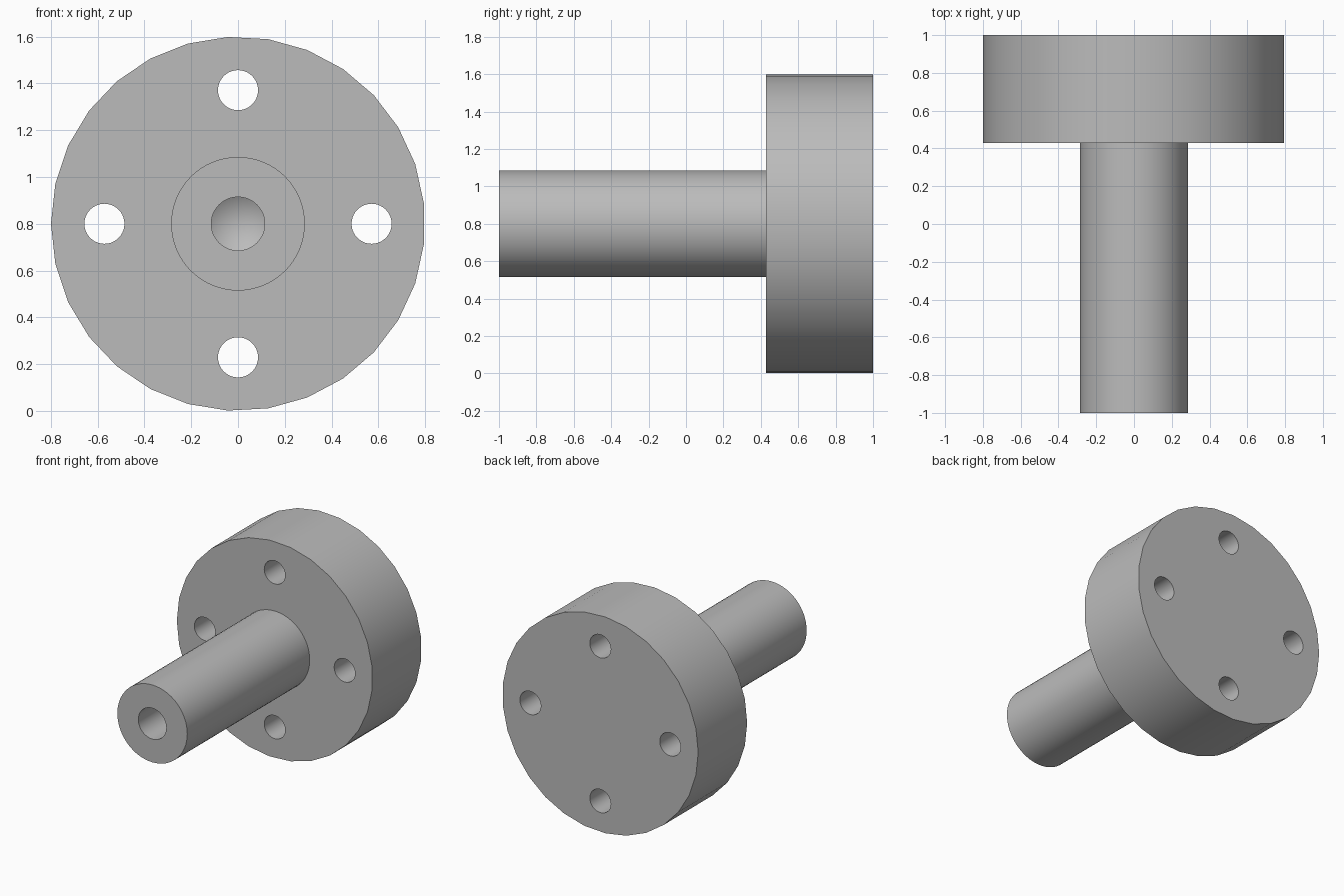
import bpy, bmesh, math

if "Cube" in bpy.data.objects:
    bpy.data.objects.remove(bpy.data.objects["Cube"])

CZ = 0.8  # height of the shaft axis

metal = bpy.data.materials.new("light grey metal")
metal.diffuse_color = (0.5, 0.5, 0.5, 1)
metal.use_nodes = True
metal.node_tree.nodes["Principled BSDF"].inputs["Base Color"].default_value = metal.diffuse_color


def turned(name, profile, sides, x=0.0, z=CZ):
    """Solid of revolution about a line along y; profile is (y, radius), radius 0 = tip."""
    bm = bmesh.new()
    rings = []
    for y, r in profile:
        if r == 0:
            rings.append([bm.verts.new((x, y, z))] * sides)
            continue
        angles = [math.pi + 2 * math.pi * i / sides for i in range(sides)]
        rings.append([bm.verts.new((x + r * math.cos(a), y, z + r * math.sin(a))) for a in angles])
    for a, b in zip(rings, rings[1:]):
        for i in range(sides):
            j = (i + 1) % sides
            bm.faces.new(list(dict.fromkeys((a[i], a[j], b[j], b[i]))))
    for ring in (rings[0], rings[-1]):
        if ring[0] is not ring[1]:
            bm.faces.new(ring)
    bmesh.ops.recalc_face_normals(bm, faces=bm.faces)
    me = bpy.data.meshes.new(name)
    bm.to_mesh(me)
    bm.free()
    me.materials.append(metal)
    ob = bpy.data.objects.new(name, me)
    bpy.context.collection.objects.link(ob)
    return ob


def combine(target, other, operation):
    """Apply a boolean and discard the helper object."""
    other.hide_render = True
    mod = target.modifiers.new("bool", 'BOOLEAN')
    mod.operation, mod.object, mod.solver = operation, other, 'EXACT'
    bpy.context.view_layer.objects.active = target
    bpy.ops.object.modifier_apply(modifier=mod.name)
    bpy.data.objects.remove(other)


# Flange disc and shaft
flange = turned("flanged_shaft", [(0.4286, 0.8), (1.0, 0.8)], 29)
shaft = turned("shaft", [(-1.0, 0.2857), (0.6, 0.2857)], 64)
combine(flange, shaft, 'UNION')

# Four bolt holes through the flange
for k in range(4):
    a = k * math.pi / 2
    hole = turned("bolt_hole", [(0.3, 0.0857), (1.1, 0.0857)], 40,
                  0.5714 * math.cos(a), CZ + 0.5714 * math.sin(a))
    combine(flange, hole, 'DIFFERENCE')

# Blind drilled hole with a conical bottom in the shaft end
R = 0.1143
drill = turned("drill_hole", [(-1.1, R), (-0.43, R), (-0.43 + R / math.tan(math.radians(59)), 0)], 48)
combine(flange, drill, 'DIFFERENCE')

# Smooth walls, crisp rims
bpy.ops.object.select_all(action='DESELECT')
flange.select_set(True)
bpy.context.view_layer.objects.active = flange
bpy.ops.object.shade_smooth_by_angle(angle=math.radians(30))
